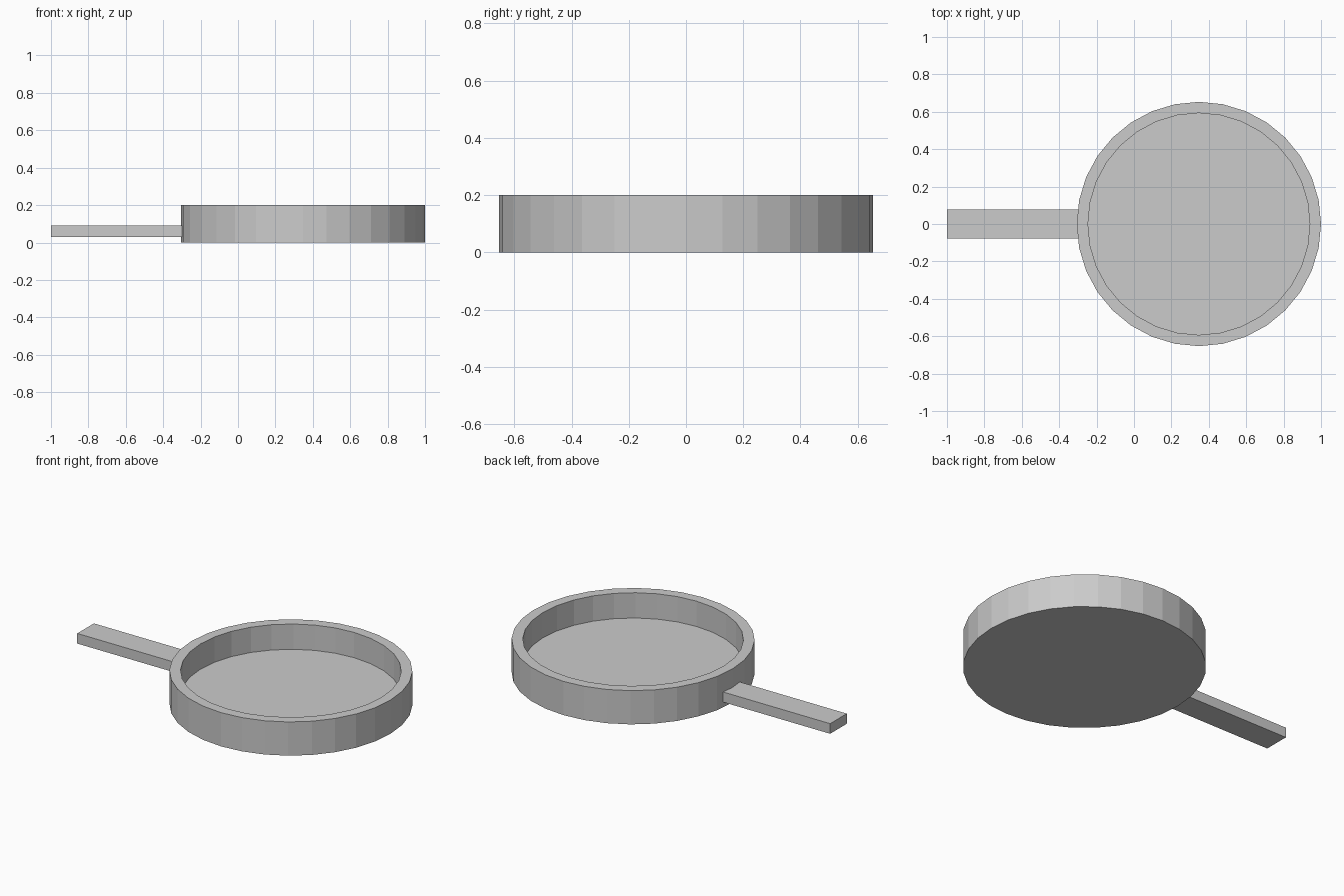
import bpy, bmesh
from math import cos, sin, tau
from mathutils import Matrix, Vector

if "Cube" in bpy.data.objects:
    bpy.data.objects.remove(bpy.data.objects["Cube"])

SIDES = 32
CENTRE_X = 0.347


def finish(bm, name):
    bmesh.ops.recalc_face_normals(bm, faces=bm.faces[:])
    mesh = bpy.data.meshes.new(name)
    bm.to_mesh(mesh)
    bm.free()
    obj = bpy.data.objects.new(name, mesh)
    bpy.context.collection.objects.link(obj)
    return obj


# Pan body: closed outer wall, rim, inner wall and raised floor
bm = bmesh.new()
profile = [(0.653, 0.0), (0.653, 0.2), (0.593, 0.2), (0.593, 0.05)]
rings = [[bm.verts.new((CENTRE_X + r * cos(tau * i / SIDES), r * sin(tau * i / SIDES), z))
          for i in range(SIDES)] for r, z in profile]
for low, high in zip(rings, rings[1:]):
    for i in range(SIDES):
        j = (i + 1) % SIDES
        bm.faces.new((low[i], low[j], high[j], high[i]))
bm.faces.new(rings[0][::-1])
bm.faces.new(rings[-1])
finish(bm, "pan_body")

# Handle: flat bar butted into the outer wall
bm = bmesh.new()
x0, x1 = -1.0, -0.298
bmesh.ops.create_cube(bm, size=1.0, matrix=Matrix.LocRotScale(
    Vector(((x0 + x1) / 2, 0, 0.06)), None, Vector((x1 - x0, 0.156, 0.06))))
finish(bm, "handle")
